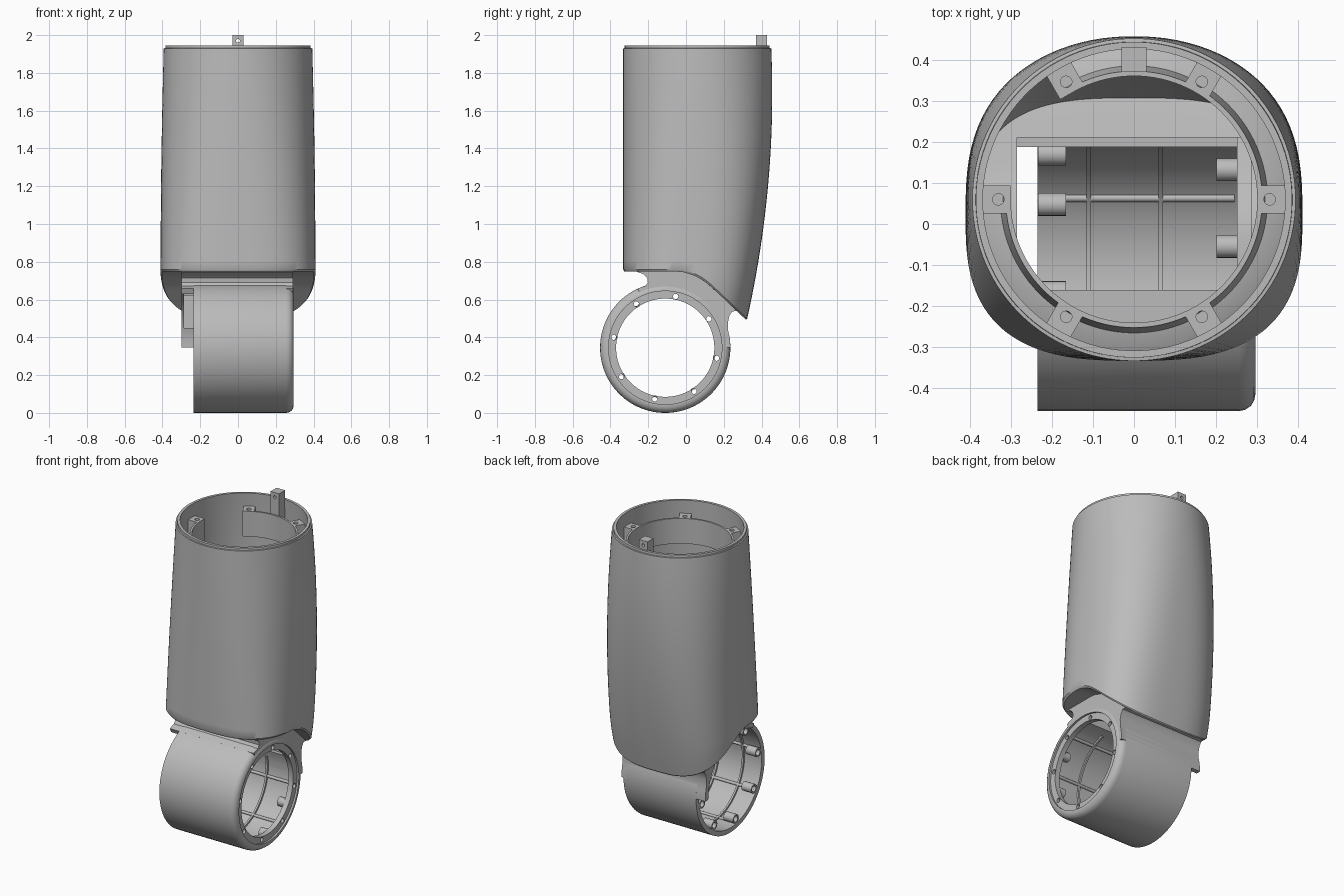
import bpy, bmesh
from math import cos, sin, pi, radians, copysign
from mathutils import Matrix, Vector

cube = bpy.data.objects.get("Cube")
if cube:
    bpy.data.objects.remove(cube)

grey = bpy.data.materials.new("moulded grey")
grey.use_nodes = True
grey.diffuse_color = (0.5, 0.5, 0.5, 1)
grey.node_tree.nodes["Principled BSDF"].inputs["Base Color"].default_value = (0.5, 0.5, 0.5, 1)

RING_Y, RING_Z = -0.11, 0.345      # joint ring centre, axis along x
TOP_Y = 0.06                       # centre of the round top


def finish(name, bm):
    bmesh.ops.recalc_face_normals(bm, faces=bm.faces)
    mesh = bpy.data.meshes.new(name)
    bm.to_mesh(mesh)
    bm.free()
    mesh.materials.append(grey)
    ob = bpy.data.objects.new(name, mesh)
    bpy.context.collection.objects.link(ob)
    return ob


def sweep(name, rings, loop=False):
    """Join rings of points into a solid, looped or capped at both ends."""
    bm = bmesh.new()
    vs = [[bm.verts.new(p) for p in ring] for ring in rings]
    n = len(vs[0])
    for i in range(len(vs) if loop else len(vs) - 1):
        a, b = vs[i], vs[(i + 1) % len(vs)]
        for j in range(n):
            k = (j + 1) % n
            bm.faces.new((a[j], a[k], b[k], b[j]))
    if not loop:
        bm.faces.new(vs[0])
        bm.faces.new(vs[-1])
    return finish(name, bm)


def lathe(name, profile, axis, centre, start=0, end=360, steps=96):
    """Turn a closed (radius, height) profile around the x or z axis."""
    full = end - start == 360
    rings = []
    for i in range(steps if full else steps + 1):
        a = radians(start + (end - start) * i / steps)
        u, v = cos(a), sin(a)
        if axis == "x":
            rings.append([(h, centre[0] + r * u, centre[1] + r * v) for r, h in profile])
        else:
            rings.append([(centre[0] + r * u, centre[1] + r * v, h) for r, h in profile])
    return sweep(name, rings, full)


def rods(name, items, axis):
    """Cylinders given as (centre, radius, length) along one axis."""
    bm = bmesh.new()
    turn = Matrix() if axis == "z" else Matrix.Rotation(pi / 2, 4, "Y" if axis == "x" else "X")
    for c, r, length in items:
        bmesh.ops.create_cone(bm, cap_ends=True, segments=20, radius1=r, radius2=r,
                              depth=length, matrix=Matrix.Translation(c) @ turn)
    return finish(name, bm)


def boxes(name, items):
    """Boxes given as (low corner, high corner, turn about the top centre)."""
    bm = bmesh.new()
    for lo, hi, angle in items:
        lo, hi = Vector(lo), Vector(hi)
        m = Matrix.Translation((lo + hi) / 2) @ Matrix.Diagonal((*(hi - lo), 1))
        if angle is not None:
            m = Matrix.Translation((0, TOP_Y, 0)) @ Matrix.Rotation(radians(angle), 4, "Z") @ m
        bmesh.ops.create_cube(bm, size=1, matrix=m)
    return finish(name, bm)


def cut(ob, cutter):
    cutter.hide_render = True
    mod = ob.modifiers.new("cut", "BOOLEAN")
    mod.operation, mod.solver, mod.object = "DIFFERENCE", "EXACT", cutter
    bpy.context.view_layer.objects.active = ob
    bpy.ops.object.modifier_apply(modifier=mod.name)
    bpy.data.objects.remove(cutter)


def on_ring(angle, r, x):
    return Vector((x, RING_Y + r * cos(radians(angle)), RING_Z + r * sin(radians(angle))))


# Upper shell: round at the top, squarer and leaning forward lower down
def section(a, z, inset=0.0):
    t = (z - 0.48) / 1.46
    hx = 0.41 - 0.017 * ((t - 0.185) / 0.815) ** 2 - 0.7 * max(0, 0.185 - t) ** 2 - inset
    back = 0.32 + 0.33 * t - 0.199 * t * t - inset
    front = -0.333 + inset
    e = 2 / (3 - t)
    c, s = cos(a), sin(a)
    return (hx * copysign(abs(c) ** e, c),
            (back + front) / 2 + (back - front) / 2 * copysign(abs(s) ** e, s))


def hem(y):
    d = max(0, y + 0.05)
    return 0.748 - (2.4 * d * d if d < 0.2 else 0.096 + 0.95 * (d - 0.2))


def hem_ring(inset, lift):
    ring = []
    for a in angles:
        z = 0.7
        for _ in range(20):
            z = hem(section(a, z, inset)[1]) + lift
        ring.append((*section(a, z, inset), z))
    return ring


def floor_ring(ring, scale, lift):
    return [(x * scale, y * scale, hem(y * scale) + lift) for x, y, z in ring]


def wall(ring, inset, top, rows):
    out = []
    for i in range(rows + 1):
        zs = [p[2] + (top - p[2]) * i / rows for p in ring]
        out.append([(*section(a, z, inset), z) for a, z in zip(angles, zs)])
    return out


angles = [2 * pi * (i + 0.5) / 96 for i in range(96)]
outer, inner = hem_ring(0, 0.012), hem_ring(0.025, 0.03)
scales = (0.1, 0.3, 0.5, 0.7, 0.85, 0.94)
rings = [floor_ring(outer, s, 0) for s in scales + (0.98,)]
rings += wall(outer, 0, 1.93, 24)
rings += [[(*section(a, z, 0.008), z) for a in angles] for z in (1.931, 1.945)]
rings += wall(inner, 0.025, 1.945, 24)[::-1]
rings += [floor_ring(inner, s, 0.028) for s in scales[::-1]]
shell = sweep("upper_shell", rings)
cut(shell, boxes("opening", [((-0.285, -0.16, 0.3), (0.285, 0.21, 0.95), None)]))

# Neck: side profile from the shell floor to the joint ring
side = [tuple(on_ring(a, 0.345, 0)[1:]) for a in (0, 5, 10, 15)]
side += [(0.222, 0.48), (0.23, 0.515), (0.245, 0.537), (0.27, 0.54)]
side += [(y, hem(y) + 0.012) for y in (0.265, 0.2, 0.15, 0.1, 0.05, 0, -0.05, -0.26)]
side += [(-0.26, 0.747), (-0.225, 0.735), (-0.205, 0.715), (-0.202, 0.69), (-0.215, 0.672)]
side += [tuple(on_ring(a, 0.345, 0)[1:]) for a in (112, 115)]
side += [tuple(on_ring(a, 0.315, 0)[1:]) for a in range(115, -1, -5)]
neck = sweep("neck", [[(x, y, z) for y, z in side] for x in (-0.3, 0.29)])
cut(neck, boxes("opening", [((-0.285, -0.16, 0.45), (0.25, 0.21, 0.95), None)]))

# Joint ring with a rounded, bolted flange on its left side
centre = (RING_Y, RING_Z)
ring = lathe("joint_ring", [
    (0.315, -0.235), (0.345, -0.235), (0.345, 0.255), (0.342, 0.27), (0.333, 0.284),
    (0.32, 0.292), (0.306, 0.295), (0.3, 0.295), (0.3, 0.283), (0.26, 0.283),
    (0.26, 0.25), (0.315, 0.25)], "x", centre)
cut(ring, boxes("opening", [((-0.3, -0.16, 0.45), (0.25, 0.21, 0.95), None)]))
bolts = [78.5 + 45 * i for i in range(8)]
cut(ring, rods("bolt_holes", [(on_ring(a, 0.277, 0.27), 0.014, 0.2) for a in bolts], "x"))

# Ribs and bosses inside the ring, left out where the neck opens
kept = [a for a in bolts if 110 < a < 370]
for i, x in enumerate((-0.11, 0.065)):
    lathe(f"hoop_rib_{i + 1}", [(0.303, x - 0.006), (0.32, x - 0.006),
                               (0.32, x + 0.006), (0.303, x + 0.006)],
          "x", centre, 108, 372)
rods("long_ribs", [(on_ring(a, 0.313, 0.005), 0.009, 0.48) for a in kept], "x")
for i, a in enumerate(kept):
    p = on_ring(a, 0.286, 0)
    lathe(f"screw_boss_{i + 1}", [(0.019, -0.234), (0.028, -0.234), (0.028, -0.165),
                                 (0.019, -0.165)], "x", (p.y, p.z), steps=24)
rods("flange_bosses", [(on_ring(a + 22.5, 0.292, 0.226), 0.028, 0.05)
                       for a in kept if a + 22.5 < 365], "x")

# Mounting ledge inside the top, open at the back right
lathe("mounting_ledge", [(0.3, 1.7), (0.3, 1.86), (0.312, 1.86), (0.325, 1.78),
                         (0.362, 1.77), (0.38, 1.76), (0.38, 1.7)],
      "z", (0, TOP_Y), -183, 122)
spots = range(0, 360, 60)
bosses = boxes("mounting_bosses", [((0.3, -0.034, 1.7), (0.378, 0.034, 1.86), a) for a in spots])
cut(bosses, rods("screw_holes", [
    ((0.33 * cos(radians(a)), TOP_Y + 0.33 * sin(radians(a)), 1.86), 0.014, 0.08)
    for a in spots], "z"))

# Locating post at the back of the rim
post = boxes("locating_post", [((-0.03, 0.37, 1.74), (0.03, 0.43, 2.0), None)])
cut(post, rods("post_hole", [((0, 0.4, 1.97), 0.01, 0.2)], "y"))

# Smooth the curved surfaces, keep the edges crisp
for ob in list(bpy.context.scene.objects):
    if ob.type == "MESH" and grey.name in ob.data.materials:
        bpy.ops.object.select_all(action="DESELECT")
        ob.select_set(True)
        bpy.context.view_layer.objects.active = ob
        bpy.ops.object.shade_smooth_by_angle(angle=radians(35))
